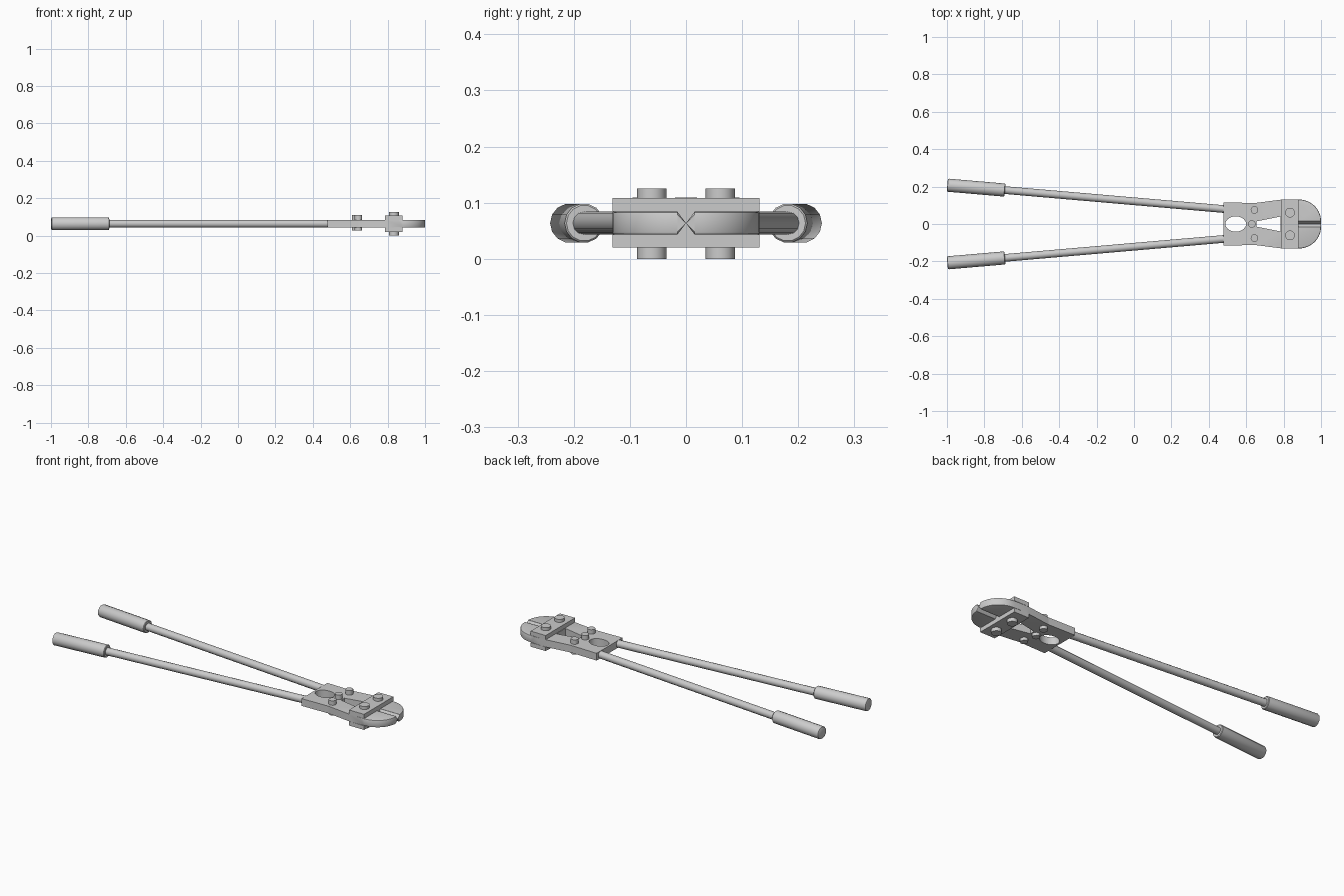
import bpy, bmesh, math
from mathutils import Vector, Matrix

if "Cube" in bpy.data.objects:
    bpy.data.objects.remove(bpy.data.objects["Cube"])

ZM = 0.0635            # middle plane of the tool
Z0, Z1 = 0.043, 0.084  # underside and top of jaws and arms


def finish(name, bm, smooth=None):
    bmesh.ops.recalc_face_normals(bm, faces=bm.faces)
    me = bpy.data.meshes.new(name)
    bm.to_mesh(me)
    bm.free()
    ob = bpy.data.objects.new(name, me)
    bpy.context.collection.objects.link(ob)
    if smooth:
        bpy.ops.object.select_all(action='DESELECT')
        ob.select_set(True)
        bpy.context.view_layer.objects.active = ob
        bpy.ops.object.shade_smooth_by_angle(angle=math.radians(smooth))
    return ob


def prism(bm, pts, z0, z1):
    """Extrude a flat outline from z0 to z1."""
    face = bm.faces.new([bm.verts.new((x, y, z0)) for x, y in pts])
    ext = bmesh.ops.extrude_face_region(bm, geom=[face], use_keep_orig=True)
    top = [v for v in ext['geom'] if isinstance(v, bmesh.types.BMVert)]
    bmesh.ops.translate(bm, verts=top, vec=(0, 0, z1 - z0))


def lathe(name, start, end, profile, sides):
    """Turn (distance, radius) points about the line start-end."""
    start, end = Vector(start), Vector(end)
    rot = (end - start).to_track_quat('Z', 'Y').to_matrix().to_4x4()
    m = Matrix.Translation(start) @ rot
    bm = bmesh.new()
    rings = [[bm.verts.new(m @ Vector((r * math.cos(a), r * math.sin(a), d)))
              for a in (2 * math.pi * i / sides for i in range(sides))]
             for d, r in profile]
    for a, b in zip(rings, rings[1:]):
        for i in range(sides):
            j = (i + 1) % sides
            bm.faces.new((a[i], a[j], b[j], b[i]))
    bm.faces.new(rings[0])
    bm.faces.new(rings[-1])
    return finish(name, bm, 35)


def bolt(name, x, y, r, z0, z1):
    h = z1 - z0
    lathe(name, (x, y, z0), (x, y, z1), [(0, r), (h, r)], 20)


def handle_y(x):
    return 0.08 + (0.48 - x) * 0.0865


for s, side in ((1, 'left'), (-1, 'right')):
    # Arm plate with half of the oval opening
    oval = [(0.544 + 0.055 * math.cos(a), s * 0.041 * math.sin(a))
            for a in (math.pi * i / 14 for i in range(15))]
    bm = bmesh.new()
    prism(bm, [(0.478, 0), (0.478, s * 0.116), (0.645, s * 0.112), (0.645, 0)] + oval, Z0, Z1)
    finish(side + '_arm', bm, 30)

    # Jaw with rounded nose
    nose = [(0.88 + 0.12 * math.sin(a), s * (0.015 + 0.116 * math.cos(a)))
            for a in (math.pi / 2 * i / 14 for i in range(15))]
    bm = bmesh.new()
    prism(bm, [(0.645, 0), (0.645, s * 0.112), (0.785, s * 0.13)] + nose +
          [(0.88, s * 0.015), (0.88, 0), (0.783, 0), (0.783, s * 0.04),
           (0.655, s * 0.014), (0.655, 0)], Z0, Z1)
    rim = [e for e in bm.edges
           if all(v.co.x > 0.879 and abs(v.co.y) > 0.0149 for v in e.verts)
           and abs(e.verts[0].co.z - e.verts[1].co.z) < 1e-5
           and abs(e.verts[0].co.y - e.verts[1].co.y) > 1e-4
           and e.calc_length() < 0.05]
    bmesh.ops.bevel(bm, geom=rim, offset=0.005, segments=2, profile=0.5, affect='EDGES')
    finish(side + '_jaw', bm, 30)

    # Wedge-shaped cutting edge
    bm = bmesh.new()
    ends = [[bm.verts.new((x, s * y, z)) for y, z in
             ((0.0155, Z0 + c), (0, ZM), (0.0155, Z1 - c))]
            for x, c in ((0.88, 0), (0.995, 0), (0.9995, 0.005))]
    for a, b in zip(ends, ends[1:]):
        for i in range(3):
            j = (i + 1) % 3
            bm.faces.new((a[i], a[j], b[j], b[i]))
    bm.faces.new(ends[0])
    bm.faces.new(ends[-1])
    finish(side + '_cutting_edge', bm)

    # Handle tube and grip
    def at(x):
        return (x, s * handle_y(x), ZM)
    tube_len = (Vector(at(-0.72)) - Vector(at(0.50))).length
    lathe(side + '_handle', at(0.50), at(-0.72), [(0, 0.0205), (tube_len, 0.0205)], 12)
    L = (Vector(at(-0.998)) - Vector(at(-0.69))).length
    lathe(side + '_grip', at(-0.69), at(-0.998),
          [(0, 0.032), (0.003, 0.035), (L - 0.006, 0.035), (L - 0.002, 0.033), (L, 0.029)], 14)

    # Bolts
    bolt(side + '_jaw_bolt', 0.834, s * 0.061, 0.026, 0, 0.125)
    bolt(side + '_arm_bolt', 0.644, s * 0.075, 0.02, 0.026, 0.109)

bolt('centre_bolt', 0.63, 0, 0.02, 0.026, 0.109)

# Strap plates above and below the jaws
for name, z0, z1 in (('top_strap', Z1, 0.108), ('bottom_strap', 0.02, Z0)):
    bm = bmesh.new()
    prism(bm, [(0.786, -0.131), (0.88, -0.131), (0.88, 0.131), (0.786, 0.131)], z0, z1)
    finish(name, bm)
